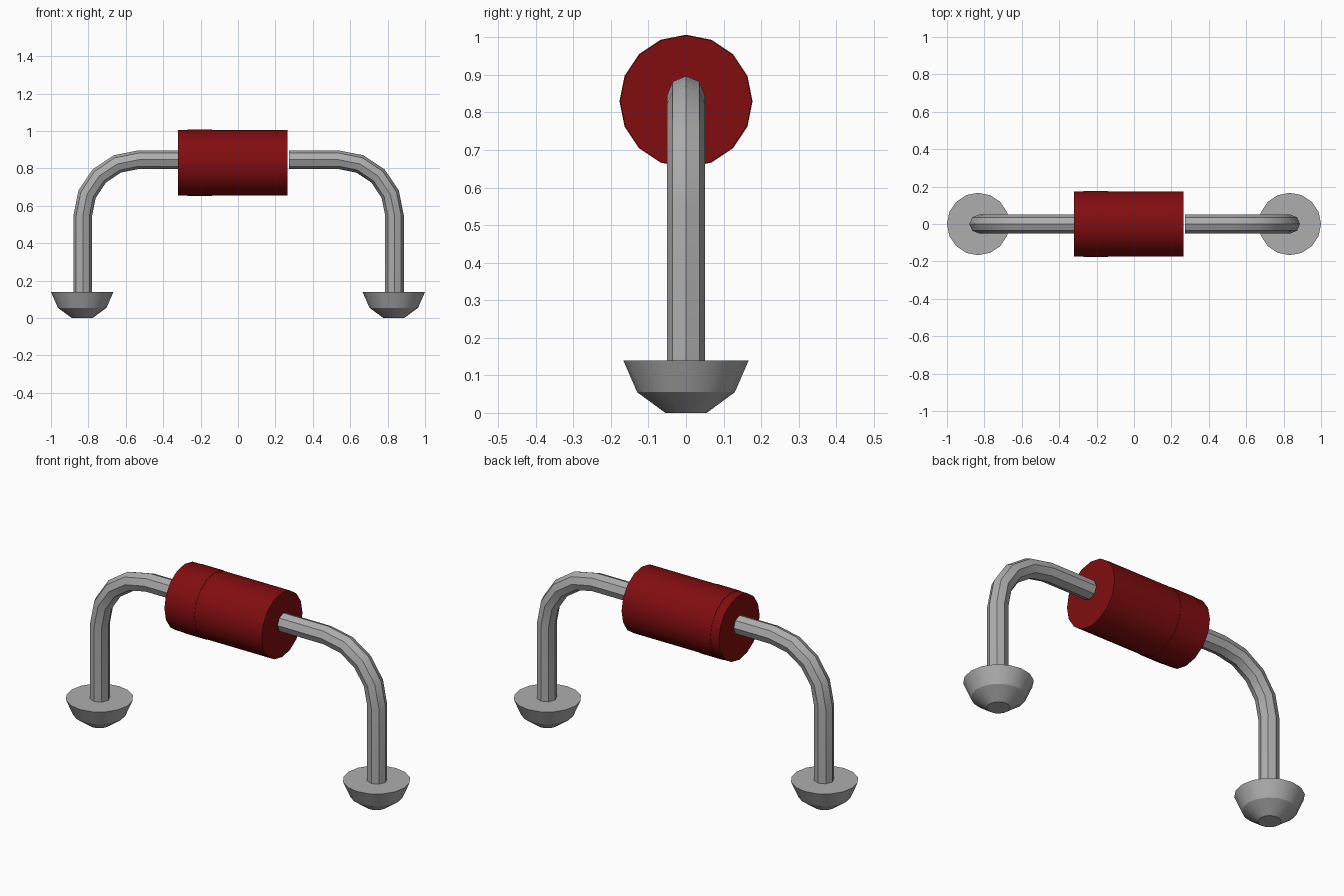
import bpy, bmesh, math
from mathutils import Vector

cube = bpy.data.objects.get("Cube")
if cube:
    bpy.data.objects.remove(cube)


def make_material(name, colour):
    mat = bpy.data.materials.new(name)
    mat.use_nodes = True
    mat.diffuse_color = colour
    mat.node_tree.nodes["Principled BSDF"].inputs["Base Color"].default_value = colour
    return mat


red = make_material("dark red", (0.22, 0.004, 0.005, 1))
grey = make_material("metal grey", (0.42, 0.42, 0.42, 1))


def ring(centre, u, v, radius, sides):
    """Points of a regular polygon in the plane of u and v."""
    return [centre + radius * (math.cos(a) * u + math.sin(a) * v)
            for a in (math.tau * i / sides for i in range(sides))]


def loft(name, rings, mat):
    """Skin a row of rings and cap both ends."""
    bm = bmesh.new()
    loops = [[bm.verts.new(p) for p in r] for r in rings]
    n = len(loops[0])
    for a, b in zip(loops, loops[1:]):
        for i in range(n):
            j = (i + 1) % n
            bm.faces.new((a[i], a[j], b[j], b[i]))
    bm.faces.new(loops[0])
    bm.faces.new(loops[-1])
    bmesh.ops.recalc_face_normals(bm, faces=bm.faces)
    mesh = bpy.data.meshes.new(name)
    bm.to_mesh(mesh)
    bm.free()
    mesh.materials.append(mat)
    obj = bpy.data.objects.new(name, mesh)
    bpy.context.collection.objects.link(obj)
    bpy.ops.object.select_all(action='DESELECT')
    obj.select_set(True)
    bpy.context.view_layer.objects.active = obj
    bpy.ops.object.shade_smooth_by_angle(angle=math.radians(30))
    return obj


X, Y, Z = Vector((1, 0, 0)), Vector((0, 1, 0)), Vector((0, 0, 1))


# Body and its thin raised band
def drum(name, x0, x1, radius):
    loft(name, [ring(Vector((x, 0, 0.83)), Z, Y, radius, 16) for x in (x0, x1)], red)


drum("body", -0.32, 0.265, 0.175)
drum("body_band", -0.27, -0.14, 0.177)

# Bent wires and flared feet
BEND = 0.3
for side, sign, inner, leg_x in (("right", -1, 0.322, 0.83), ("left", 1, 0.272, 0.837)):
    out = X * sign
    elbow = out * (leg_x - BEND) + Z * 0.547
    path = [(out * inner + Z * (0.547 + BEND), Z)]
    for step in range(5):
        a = math.radians(22.5 * step)
        normal = out * math.sin(a) + Z * math.cos(a)
        path.append((elbow + normal * BEND, normal))
    path.append((out * leg_x + Z * 0.1, out))
    loft(side + "_wire", [ring(p, n, Y, 0.05, 8) for p, n in path], grey)

    profile = ((0.055, 0), (0.13, 0.055), (0.167, 0.14))
    loft(side + "_foot",
         [ring(out * 0.833 + Z * z, X, Y, r, 16) for r, z in profile], grey)
